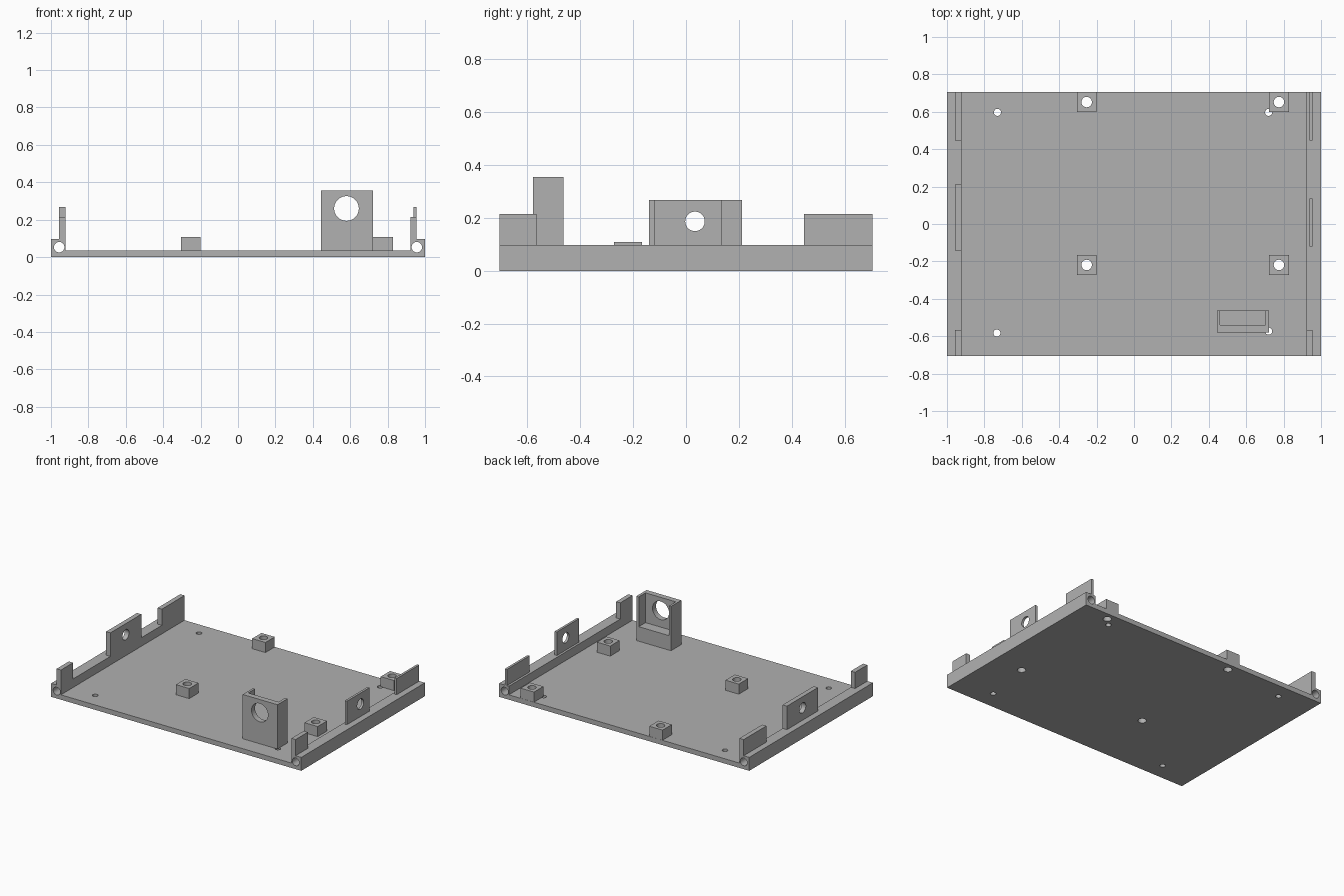
import bpy
import bmesh
import math

cube = bpy.data.objects.get("Cube")
if cube:
    bpy.data.objects.remove(cube, do_unlink=True)

grey = bpy.data.materials.new("plain_grey")
grey.use_nodes = True
grey.diffuse_color = (0.44, 0.44, 0.44, 1)
grey.node_tree.nodes["Principled BSDF"].inputs["Base Color"].default_value = grey.diffuse_color

W, D = 1.0, 0.706           # half width and half depth
FLOOR, RAIL, INNER = 0.035, 0.097, 0.922
TURN = {"x": (0, math.pi / 2, 0), "y": (math.pi / 2, 0, 0), "z": (0, 0, 0)}


def add_mesh(name, bm):
    bmesh.ops.recalc_face_normals(bm, faces=bm.faces)
    mesh = bpy.data.meshes.new(name)
    bm.to_mesh(mesh)
    bm.free()
    mesh.materials.append(grey)
    obj = bpy.data.objects.new(name, mesh)
    bpy.context.collection.objects.link(obj)
    return obj


def box(name, x, y, z):
    """Box from (low, high) ranges on each axis."""
    bm = bmesh.new()
    bmesh.ops.create_cube(bm, size=1)
    for v in bm.verts:
        v.co = [r[0] if c < 0 else r[1] for c, r in zip(v.co, (x, y, z))]
    return add_mesh(name, bm)


def rod(axis, centre, radius, length):
    bpy.ops.mesh.primitive_cylinder_add(vertices=40, radius=radius, depth=length,
                                        location=centre, rotation=TURN[axis])
    return bpy.context.object


def cut(obj, cutter):
    """Subtract the cutter, then remove it."""
    cutter.hide_render = True
    mod = obj.modifiers.new("cut", "BOOLEAN")
    mod.operation = "DIFFERENCE"
    mod.solver = "EXACT"
    mod.object = cutter
    bpy.context.view_layer.objects.active = obj
    bpy.ops.object.modifier_apply(modifier=mod.name)
    bpy.data.objects.remove(cutter, do_unlink=True)


# Tray: U-shaped profile drawn out from front to back
profile = [(-W, 0), (W, 0), (W, RAIL), (INNER, RAIL), (INNER, FLOOR),
           (-INNER, FLOOR), (-INNER, RAIL), (-W, RAIL)]
bm = bmesh.new()
face = bm.faces.new([bm.verts.new((x, -D, z)) for x, z in profile])
drawn = bmesh.ops.extrude_face_region(bm, geom=[face])["geom"]
bmesh.ops.translate(bm, vec=(0, 2 * D, 0),
                    verts=[g for g in drawn if isinstance(g, bmesh.types.BMVert)])
tray = add_mesh("tray", bm)

# Long bores through both rails
for side in (-1, 1):
    cut(tray, rod("y", (side * 0.956, 0, 0.053), 0.028, 3))

# Small mounting holes in the floor
for x, y in ((-0.73, 0.597), (0.72, 0.597), (-0.733, -0.583), (0.72, -0.573)):
    cut(tray, rod("z", (x, y, 0), 0.019, 0.4))

# Square standoffs, bored through the floor
for x in (-0.253, 0.775):
    for y in (-0.219, 0.652):
        post = box("standoff", (x - 0.053, x + 0.053), (y - 0.053, y + 0.053), (FLOOR, 0.108))
        for part in (post, tray):
            cut(part, rod("z", (x, y, 0), 0.028, 0.5))

# Upright tabs on the rails
LEFT, RIGHT, THIN = (-0.956, -INNER), (INNER, 0.955), (0.938, 0.955)
FRONT, BACK = (-D, -0.566), (0.447, D)
box("front_tab", LEFT, FRONT, (RAIL, 0.214))
box("front_tab", RIGHT, FRONT, (RAIL, 0.214))
box("back_tab", LEFT, BACK, (RAIL, 0.214))
box("back_tab", THIN, BACK, (RAIL, 0.214))

# Middle tabs with a round hole
for x, y in ((LEFT, (-0.141, 0.212)), (THIN, (-0.12, 0.136))):
    tab = box("middle_tab", x, y, (RAIL, 0.267))
    cut(tab, rod("x", (sum(x) / 2, 0.034, 0.187), 0.037, 0.3))

# Socket tower: pocket open to the back and top, round opening in front
tower = box("socket_tower", (0.444, 0.722), (-0.58, -0.463), (FLOOR, 0.355))
cut(tower, box("pocket", (0.46, 0.702), (-0.54, -0.3), (0.14, 0.5)))
cut(tower, rod("y", (0.58, -0.55, 0.26), 0.066, 0.4))

# Smooth bores with sharp edges
for obj in bpy.context.scene.objects:
    obj.select_set(obj.type == "MESH")
bpy.context.view_layer.objects.active = tray
bpy.ops.object.shade_smooth_by_angle(angle=math.radians(30))
